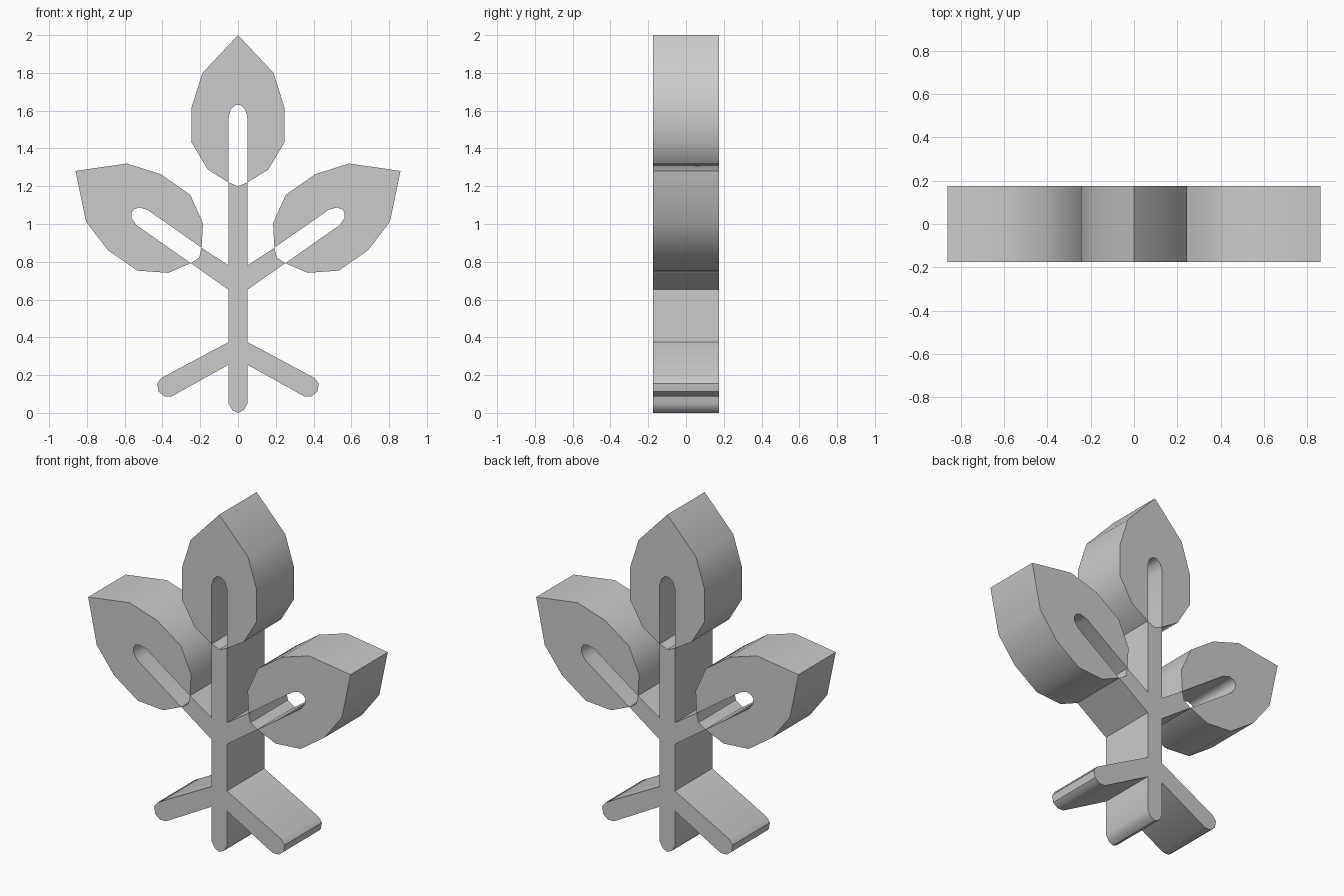
import bpy
import bmesh
from math import radians
from mathutils import Matrix, Vector

cube = bpy.data.objects.get("Cube")
if cube:
    bpy.data.objects.remove(cube, do_unlink=True)

DEPTH = 0.35
TWIG_TILT = 55
TWIG_END = Vector((0.205, 0.822))

grey = bpy.data.materials.new("plain grey")
grey.use_nodes = True
COLOUR = (0.6, 0.6, 0.6, 1)
grey.diffuse_color = COLOUR
grey.node_tree.nodes["Principled BSDF"].inputs["Base Color"].default_value = COLOUR


def mirrored(half):
    """Close a right-hand half outline, listed from bottom to top, with its left side."""
    half = [Vector(p) for p in half]
    return half + [Vector((-p.x, p.y)) for p in reversed(half) if p.x > 0]


def place(point, base, tilt):
    """Tilt a point clockwise from upright and move it to the base."""
    return Matrix.Rotation(radians(-tilt), 2) @ Vector(point) + Vector(base)


def slab(name, outline):
    """Extrude an x-z outline through the thickness."""
    bm = bmesh.new()
    face = bm.faces.new([bm.verts.new((p.x, -DEPTH / 2, p.y)) for p in outline])
    back = bmesh.ops.extrude_face_region(bm, geom=[face], use_keep_orig=True)["geom"]
    moved = [g for g in back if isinstance(g, bmesh.types.BMVert)]
    bmesh.ops.translate(bm, verts=moved, vec=(0, DEPTH, 0))
    bmesh.ops.recalc_face_normals(bm, faces=bm.faces)
    mesh = bpy.data.meshes.new(name)
    bm.to_mesh(mesh)
    bm.free()
    mesh.materials.append(grey)
    obj = bpy.data.objects.new(name, mesh)
    bpy.context.collection.objects.link(obj)
    bpy.ops.object.select_all(action="DESELECT")
    obj.select_set(True)
    bpy.context.view_layer.objects.active = obj
    bpy.ops.object.shade_smooth_by_angle(angle=radians(40))


# Stem with rounded roots and two twigs
twig = [place(p, TWIG_END, TWIG_TILT) for p in ((0.05, 0.02), (0, 0), (-0.05, 0.02))]
stem = [(0, 0), (0.03, 0.015), (0.05, 0.05), (0.05, 0.255),
        (0.35, 0.088), (0.39, 0.088), (0.42, 0.112), (0.428, 0.155), (0.405, 0.185),
        (0.05, 0.375), (0.05, 0.652), *twig, (0.05, 0.78), (0.05, 1.22), (0, 1.2)]
slab("stem", mirrored(stem))

# Leaves, each with a rounded slot open at the stem
leaf_edge = [(0.05, 0.02), (0.16, 0.088), (0.245, 0.23), (0.245, 0.42), (0.188, 0.6), (0, 0.8)]
slot_edge = [(0.05, 0.37), (0.035, 0.412), (0.012, 0.43)]
outer = mirrored(leaf_edge)
leaf = outer + [Vector((-x, y)) for x, y in slot_edge] + [Vector(p) for p in reversed(slot_edge)]

for name, base, tilt in (("top_leaf", (0, 1.2), 0),
                         ("left_leaf", TWIG_END, TWIG_TILT),
                         ("right_leaf", (-TWIG_END.x, TWIG_END.y), -TWIG_TILT)):
    slab(name, [place(p, base, tilt) for p in leaf])
